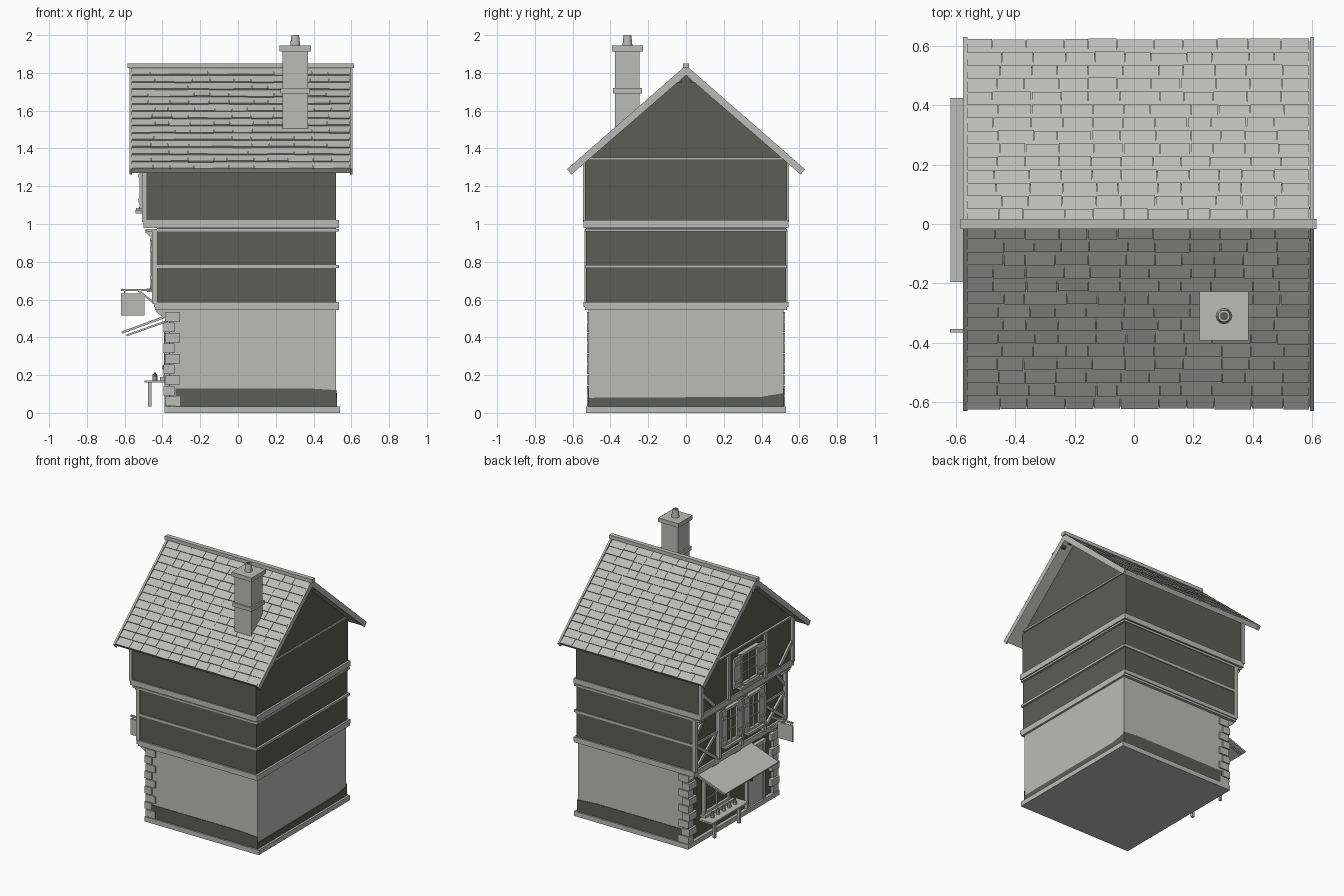
import bpy, bmesh, math, random
from mathutils import Vector

random.seed(4)
if "Cube" in bpy.data.objects:
    bpy.data.objects.remove(bpy.data.objects["Cube"], do_unlink=True)


def material(name, colour):
    mat = bpy.data.materials.new(name)
    mat.use_nodes = True
    mat.diffuse_color = (*colour, 1)
    mat.node_tree.nodes["Principled BSDF"].inputs["Base Color"].default_value = (*colour, 1)
    return mat


LIGHT = material("pale grey", (.5, .5, .49))
DARK = material("dark grey", (.107, .107, .095))


def add_prism(bm, points, low, high, axis):
    """Extrude a 2D outline along an axis; outline uses the other two axes in order."""
    rings = []
    for level in (low, high):
        ring = []
        for point in points:
            co = list(point)
            co.insert("xyz".index(axis), level)
            ring.append(bm.verts.new(co))
        rings.append(ring)
    start, end = rings
    bm.faces.new(start)
    bm.faces.new(end[::-1])
    count = len(points)
    for i in range(count):
        j = (i + 1) % count
        bm.faces.new((start[i], end[i], end[j], start[j]))


def finish(name, bm, mat):
    bmesh.ops.recalc_face_normals(bm, faces=bm.faces)
    mesh = bpy.data.meshes.new(name)
    bm.to_mesh(mesh)
    bm.free()
    mesh.materials.append(mat)
    obj = bpy.data.objects.new(name, mesh)
    bpy.context.collection.objects.link(obj)
    return obj


def prism(name, points, low, high, axis, mat=LIGHT):
    bm = bmesh.new()
    add_prism(bm, points, low, high, axis)
    return finish(name, bm, mat)


def box(name, x, y, z, mat=LIGHT):
    (a, b), (c, d) = x, y
    return prism(name, [(a, c), (b, c), (b, d), (a, d)], *z, "z", mat)


def mid_box(name, centre, size, mat=LIGHT):
    spans = [(c - s / 2, c + s / 2) for c, s in zip(centre, size)]
    return box(name, *spans, mat)


def beam(name, start, end, width, low, high, axis="x", mat=LIGHT):
    """Straight timber between two points of a plane, with depth along the axis."""
    start, end = Vector(start), Vector(end)
    side = (end - start).normalized().orthogonal() * width / 2
    return prism(name, [start + side, end + side, end - side, start - side], low, high, axis, mat)


def cone(name, centre, bottom, top, z, mat=LIGHT, sides=12):
    bm = bmesh.new()
    bmesh.ops.create_cone(bm, cap_ends=True, segments=sides, radius1=bottom, radius2=top, depth=z[1] - z[0])
    bmesh.ops.translate(bm, verts=bm.verts, vec=(*centre, sum(z) / 2))
    return finish(name, bm, mat)


def window(name, x, y, z, width, height, shutter=0):
    """Leaded window on the shop side, with optional open shutters."""
    half, rise = width / 2, height / 2
    mid_box(name + "_glass", (x, y, z), (.012, width, height), DARK)
    for side in (-1, 1):
        mid_box(name + "_jamb", (x - .01, y + side * half, z), (.025, .018, height))
        mid_box(name + "_rail", (x - .01, y, z + side * rise), (.03, width + .03, .018))
        mid_box(name + "_bar", (x - .006, y, z + side * rise / 3), (.014, width, .006))
        if shutter:
            at = y + side * (half + shutter / 2 + .008)
            mid_box(name + "_shutter", (x - .014, at, z), (.014, shutter, height))
            for level in (-1, 1):
                mid_box(name + "_batten", (x - .023, at, z + level * rise * .6), (.008, shutter, .02))
    mid_box(name + "_mullion", (x - .008, y, z), (.018, .008, height))
    mid_box(name + "_sill", (x - .02, y, z - rise - .015), (.045, width + .06, .018))


# Storeys, each jettied out further over the shop side
box("base_slab", (-.39, .54), (-.53, .53), (0, .035))
box("ground_storey", (-.36, .52), (-.515, .515), (.035, .55))
box("middle_storey", (-.43, .52), (-.53, .53), (.55, .98), DARK)
gable = [(-.535, .98), (.535, .98), (.535, 1.33), (0, 1.8), (-.535, 1.33)]
prism("upper_storey_and_gable", gable, -.49, .52, "x", DARK)

# Exposed dark stone at the foot, and the dark shopfront wall
foot = [(-.33, .035), (.522, .035), (.522, .12), (.37, .13), (-.33, .13)]
for side in (-1, 1):
    prism("bare_stone_side", foot, side * .513, side * .519, "y", DARK)
foot = [(-.515, .035), (.515, .035), (.515, .105), (.4, .085), (-.515, .08)]
prism("bare_stone_end", foot, .518, .524, "x", DARK)
box("shopfront_wall", (-.366, -.358), (-.51, .51), (.035, .55), DARK)

# Timber bands round the walls
for name, front, half, z in (
    ("lower_sill_band", -.44, .535, (.545, .56)),
    ("lower_joist_band", -.445, .542, (.56, .588)),
    ("middle_rail", -.44, .536, (.767, .784)),
    ("upper_sill_band", -.485, .535, (.96, .973)),
    ("upper_joist_band", -.5, .542, (.98, 1.02)),
):
    box(name, (front, .535), (-half, half), z)
box("gable_rail", (-.505, .53), (-.53, .53), (1.34, 1.352))

# Alternating corner stones on the shop side
for side in (-1, 1):
    for i in range(9):
        z = .062 + i * .056
        wide = i % 2 == 0
        long_x, long_y = (.08, .06) if wide else (.06, .09)
        front = -.387 if wide else -.395
        mid_box("corner_stone", (front + long_x / 2, side * (.525 - long_y / 2), z), (long_x, long_y, .05))

# Shopfront: window, door, awning and display table
window("shop_window", -.37, .19, .33, .28, .27)
mid_box("door", (-.372, -.26, .24), (.02, .17, .4))
for side in (-1, 1):
    mid_box("door_post", (-.375, -.26 + side * .095, .25), (.03, .02, .43))
mid_box("door_lintel", (-.375, -.26, .46), (.035, .23, .025))
mid_box("door_handle", (-.39, -.2, .24), (.02, .015, .02), DARK)
beam("awning", (-.37, .515), (-.615, .425), .012, -.195, .425, "y")
for y in (-.17, .4):
    beam("awning_strut", (-.365, .49), (-.59, .41), .01, y - .006, y + .006, "y")
box("table_top", (-.495, -.38), (-.02, .4), (.16, .172))
for y in (.05, .337):
    mid_box("table_leg", (-.467, y, .1), (.018, .018, .13))
for i in range(5):
    y = .06 + i * .065
    cone("jar", (-.44, y), .014, .012, (.172, .195 + .01 * (i % 2)), sides=8)
    cone("jar_neck", (-.44, y), .006, .006, (.19, .215), sides=8)

# Hanging sign
box("sign_arm", (-.62, -.43), (-.366, -.354), (.645, .656))
box("sign_board", (-.62, -.495), (-.366, -.354), (.515, .632))
for x in (-.6, -.515):
    mid_box("sign_link", (x, -.36, .638), (.006, .006, .02))
beam("sign_brace", (-.43, .57), (-.53, .65), .01, -.365, -.355, "y")

# Middle storey framing on the shop side
for y in (-.525, -.27, -.01, .25, .525):
    mid_box("middle_post", (-.44, y, .775), (.03, .026, .39))
for side in (-1, 1):
    inner, outer = side * .275, side * .515
    beam("cross_brace", (inner, .59), (outer, .77), .022, -.445, -.425)
    beam("cross_brace", (outer, .59), (inner, .77), .022, -.443, -.425)
    beam("corner_brace", (outer, .83), (side * .4, .96), .022, -.445, -.425)
for y in (.12, -.14):
    window("middle_window", -.44, y, .79, .13, .25, .045)

# Upper storey framing on the shop side
for y in (-.53, -.215, .215, .53):
    mid_box("upper_post", (-.495, y, 1.175), (.025, .028, .33))
for side in (-1, 1):
    beam("upper_brace", (side * .52, 1.16), (side * .38, 1.03), .024, -.503, -.485)
window("upper_window", -.5, 0, 1.19, .19, .22, .08)
box("flower_box", (-.54, -.505), (-.09, .09), (1.06, 1.085))

# Curved-looking jetty brackets below both overhangs
for wall, edge, top in ((-.36, -.435, .55), (-.43, -.49, .97)):
    for y in (-.5, -.25, 0, .25, .5):
        drop = [(wall, top), (edge, top), (edge, top - .015), (wall, top - .07)]
        prism("jetty_bracket", drop, y - .015, y + .015, "y")

# Roof slabs and verge boards
for side in (-1, 1):
    slab = [(0, 1.825), (side * .615, 1.29), (side * .6, 1.27), (0, 1.79)]
    prism("roof_slab", slab, -.565, .597, "x")
    verge = [(0, 1.84), (side * .63, 1.29), (side * .607, 1.262), (0, 1.788)]
    for x in (-.575, .592):
        prism("verge_board", verge, x, x + .014, "x")
    for x in (-.56, .585):
        mid_box("purlin_end", (x, side * .04, 1.765), (.03, .03, .03), DARK)
box("ridge_beam", (-.585, .615), (-.017, .017), (1.825, 1.85))

# Overlapping shingle courses
bm = bmesh.new()
rows, columns = 14, 11
length = math.hypot(.615, .535)
step = length / rows
for side in (-1, 1):
    along = Vector((side * .615, -.535)) / length
    normal = Vector((side * .535, .615)) / length
    ridge = Vector((0, 1.825))
    for row in range(rows):
        edges = [-.56 + 1.152 * (i + random.uniform(-.2, .2)) / columns for i in range(1, columns)]
        edges = [-.56, *edges, .592]
        upper = ridge + along * step * row
        for left, right in zip(edges, edges[1:]):
            lower = upper + along * (step + random.uniform(0, .004))
            lift = normal * random.uniform(.007, .011)
            add_prism(bm, [upper, lower, lower + lift, upper + normal * .001], left, right - .002, "x")
finish("roof_shingles", bm, LIGHT)

# Chimney
stack = (.303, -.31)
mid_box("chimney_stack", (*stack, 1.71), (.135, .13, .42))
mid_box("chimney_collar", (*stack, 1.705), (.158, .152, .028))
mid_box("chimney_cap", (*stack, 1.929), (.165, .165, .03))
cone("chimney_pot", stack, .027, .02, (1.94, 2))
cone("chimney_pot_mouth", stack, .014, .014, (1.99, 2.001), DARK)
